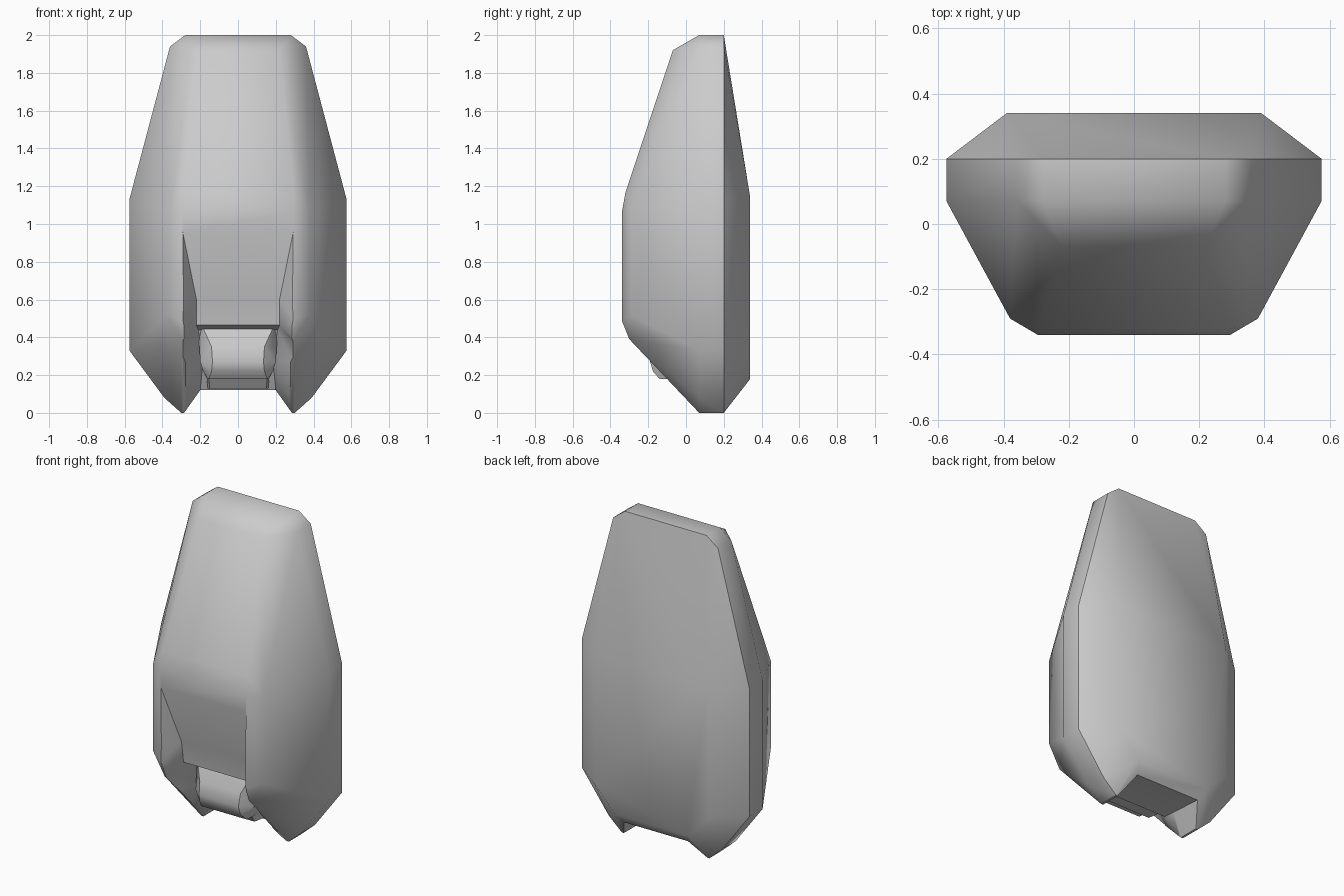
import bpy, bmesh, math

if "Cube" in bpy.data.objects:
    bpy.data.objects.remove(bpy.data.objects["Cube"])


def finish(name, bm):
    bmesh.ops.remove_doubles(bm, verts=bm.verts, dist=1e-5)
    bmesh.ops.recalc_face_normals(bm, faces=bm.faces)
    me = bpy.data.meshes.new(name)
    bm.to_mesh(me)
    bm.free()
    ob = bpy.data.objects.new(name, me)
    bpy.context.collection.objects.link(ob)
    return ob


def loft(name, rings):
    """Skin a list of equal-length closed rings and cap both ends."""
    bm = bmesh.new()
    rows = [[bm.verts.new(p) for p in r] for r in rings]
    n = len(rows[0])
    for a, b in zip(rows, rows[1:]):
        for i in range(n):
            j = (i + 1) % n
            bm.faces.new((a[i], a[j], b[j], b[i]))
    bm.faces.new(rows[0])
    bm.faces.new(rows[-1])
    bmesh.ops.triangulate(bm, faces=bm.faces[:])
    return finish(name, bm)


def mirrored(half):
    return half + [(-x, y, z) for x, y, z in reversed(half)]


def smooth(ob, deg):
    bpy.ops.object.select_all(action='DESELECT')
    ob.select_set(True)
    bpy.context.view_layer.objects.active = ob
    bpy.ops.object.shade_smooth_by_angle(angle=math.radians(deg))


# Body: convex faceted pod, front corners + side band + back plate
side_band = [(.28, 2), (.36, 1.94), (.575, 1.13), (.575, .33), (.39, .08), (.30, 0)]
corners = [(x, y, z) for x, z in side_band for y in (.07, .2)]
corners += [(.22, -.07, 1.92), (.295, -.32, 1.17), (.295, -.34, 1.06),
            (.295, -.34, .49), (.295, -.30, .39),
            (.38, -.29, 1.06), (.38, -.29, .52),
            (.39, .34, 1.14), (.39, .34, .33), (.25, .34, .18)]
bm = bmesh.new()
for p in mirrored(corners):
    bm.verts.new(p)
bmesh.ops.convex_hull(bm, input=bm.verts[:])
bmesh.ops.dissolve_limit(bm, angle_limit=.01, verts=bm.verts[:], edges=bm.edges[:])
body = finish("pod_body", bm)

# Front recess: (inner point, rim point) stations running down and under
stations = [
    ((.294, -.342, .965), (.297, -.37, .97)),
    ((.22, -.24, .60), (.302, -.36, .60)),
    ((.22, -.22, .465), (.302, -.355, .465)),
    ((.21, -.12, .44), (.302, -.32, .375)),
    ((.185, -.06, .28), (.302, -.22, .27)),
    ((.20, .03, .12), (.302, -.07, .11)),
    ((.205, .10, .12), (.300, .07, -.02)),
    ((.22, .293, .12), (.300, .20, -.02)),
    ((.235, .36, .11), (.300, .32, -.05)),
]
cutter = loft("recess_cutter", [mirrored([i, r]) for i, r in stations])
cutter.hide_render = True

mod = body.modifiers.new("recess", 'BOOLEAN')
mod.operation = 'DIFFERENCE'
mod.solver = 'EXACT'
mod.object = cutter
bpy.context.view_layer.objects.active = body
bpy.ops.object.modifier_apply(modifier=mod.name)
bpy.data.objects.remove(cutter)
smooth(body, 40)

# Nozzle: z, front y, front half width, outer half width
nozzle_rows = [(.46, -.13, .19, .21), (.35, -.175, .14, .205), (.27, -.19, .135, .20),
               (.22, -.175, .14, .185), (.18, -.14, .155, .165),
               (.18, -.09, .155, .165), (.13, -.05, .15, .16)]
nozzle = loft("nozzle", [mirrored([(wf, y, z), (wo, y + .06, z), (wo, .12, z)])
                         for z, y, wf, wo in nozzle_rows])
smooth(nozzle, 35)
